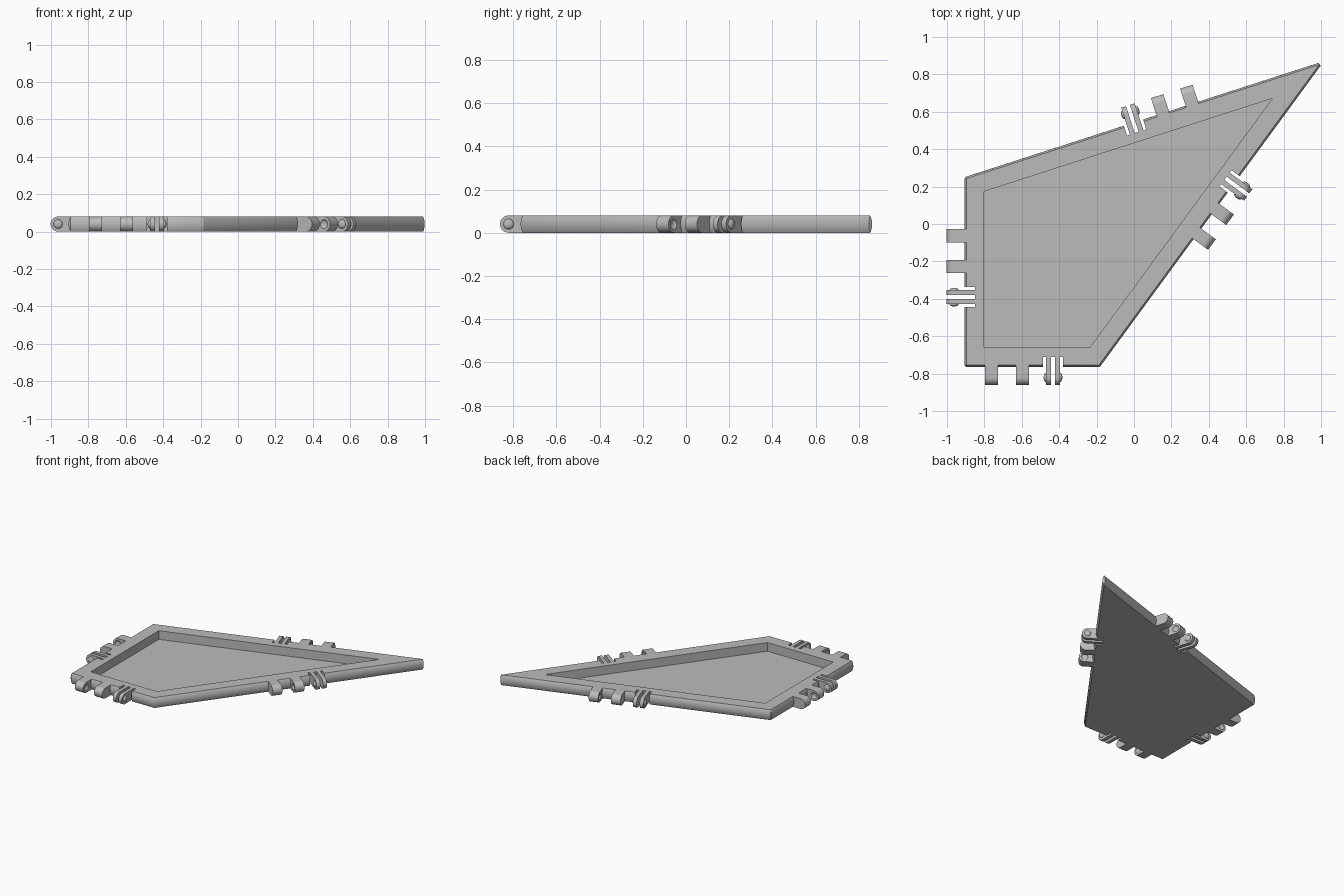
import bpy, bmesh, math
from mathutils import Vector, Matrix

if "Cube" in bpy.data.objects:
    bpy.data.objects.remove(bpy.data.objects["Cube"], do_unlink=True)

H = 0.08            # plate thickness
R = H / 2           # hinge knuckle radius
FLOOR = 0.013       # recess floor height
RIM = 0.095         # rim width
BULGE = 0.01        # swell of the outer edges
PIN_Y = 0.066       # hinge axis distance from the edge
PITCH = 0.164       # hinge spacing
TAB_W, LEAF_W, GAP, SLIT = 0.07, 0.027, 0.022, 0.016

grey = bpy.data.materials.new("light grey plastic")
grey.use_nodes = True
COLOUR = (0.5, 0.5, 0.5, 1)
grey.diffuse_color = COLOUR
grey.node_tree.nodes["Principled BSDF"].inputs["Base Color"].default_value = COLOUR

# Outline corners, counterclockwise, each edge with the position of its middle tab
corners = [Vector(p) for p in
           [(-0.896, -0.755), (-0.188, -0.755), (0.99, 0.852), (-0.896, 0.243)]]
edge_names = ["front", "left", "back", "right"]
tab_at = [0.299, 1.042, 0.876, 0.47]
N = len(corners)
along = [(corners[(i + 1) % N] - corners[i]).normalized() for i in range(N)]
outward = [Vector((a.y, -a.x)) for a in along]


def make(name, bm):
    bmesh.ops.recalc_face_normals(bm, faces=bm.faces)
    mesh = bpy.data.meshes.new(name)
    bm.to_mesh(mesh)
    bm.free()
    mesh.materials.append(grey)
    ob = bpy.data.objects.new(name, mesh)
    bpy.context.collection.objects.link(ob)
    return ob


def only(ob):
    bpy.ops.object.select_all(action='DESELECT')
    ob.select_set(True)
    bpy.context.view_layer.objects.active = ob


def smooth(ob):
    only(ob)
    bpy.ops.object.shade_smooth_by_angle(angle=math.radians(30))


def cut(ob, cutter):
    mod = ob.modifiers.new("cut", 'BOOLEAN')
    mod.operation, mod.solver, mod.object = 'DIFFERENCE', 'EXACT', cutter
    only(ob)
    bpy.ops.object.modifier_apply(modifier=mod.name)
    bpy.data.objects.remove(cutter, do_unlink=True)


def edge_frame(i, t):
    """Local y points out of edge i, local x runs back along it."""
    a, o, p = along[i], outward[i], corners[i] + along[i] * t
    return Matrix(((-a.x, o.x, 0, p.x), (-a.y, o.y, 0, p.y),
                   (0, 0, 1, 0), (0, 0, 0, 1)))


def add_box(bm, frame, x, width, y0, y1):
    m = (frame @ Matrix.Translation((x, (y0 + y1) / 2, R))
         @ Matrix.Diagonal((width, y1 - y0, H * 2, 1)))
    bmesh.ops.create_cube(bm, size=1, matrix=m)


def add_knuckle(bm, frame, x, width):
    """Round-ended tab extruded along the edge."""
    pts = [(0, 0)]
    for k in range(17):
        ang = math.pi * (k / 16 - 0.5)
        pts.append((PIN_Y + R * math.cos(ang), R + R * math.sin(ang)))
    pts.append((0, H))
    face = bm.faces.new([bm.verts.new(frame @ Vector((x - width / 2, y, z)))
                         for y, z in pts])
    ext = bmesh.ops.extrude_face_region(bm, geom=[face])
    step = frame.to_3x3() @ Vector((width, 0, 0))
    bmesh.ops.translate(bm, vec=step,
                        verts=[v for v in ext["geom"] if isinstance(v, bmesh.types.BMVert)])


def add_dome(bm, frame, x):
    """Flattened ball on the hinge axis, for pins and sockets."""
    m = frame @ Matrix.Translation((x, PIN_Y, R)) @ Matrix.Diagonal((0.5, 1, 1, 1))
    turn = Matrix.Rotation(math.pi / 2, 4, 'Y')
    bmesh.ops.create_uvsphere(bm, u_segments=24, v_segments=12, radius=0.024, matrix=m @ turn)


# Plate: swelling sides, flat rim and sunken floor
def outer_ring(offset):
    return [corners[i] + outward[j] * offset for i in range(N) for j in (i - 1, i)]


def inner_ring(inset):
    ring = []
    for i in range(N):
        n1, n2 = outward[i - 1], outward[i]
        p = corners[i] - (n1 + n2) * inset / (1 + n1.dot(n2))
        ring += [p, p]
    return ring


bm = bmesh.new()
layers = []
for k in range(13):
    s = k / 12
    layers.append((outer_ring(BULGE * (1 - (2 * s - 1) ** 2)), H * s))
layers += [(inner_ring(RIM), H), (inner_ring(RIM), FLOOR)]
rings = [[bm.verts.new((p.x, p.y, z)) for p in ring] for ring, z in layers]
for lo, hi in zip(rings, rings[1:]):
    for j in range(2 * N):
        k = (j + 1) % (2 * N)
        bm.faces.new((lo[j], lo[k], hi[k], hi[j]))
bm.faces.new(rings[0])
bm.faces.new(rings[-1])
bmesh.ops.remove_doubles(bm, verts=bm.verts, dist=1e-5)
plate = make("plate", bm)

# Slits that free the springy hinge leaves
leaf_x = (GAP + LEAF_W) / 2
slit_x = GAP / 2 + LEAF_W + SLIT / 2
bm = bmesh.new()
for i in range(N):
    frame = edge_frame(i, tab_at[i] + PITCH)
    for x, w in ((-slit_x, SLIT), (0, GAP), (slit_x, SLIT)):
        add_box(bm, frame, x, w, -0.045, 0.05)
cut(plate, make("slit_cutter", bm))
smooth(plate)

# Hinges on every edge
for i, side in enumerate(edge_names):
    # Two solid tabs with sockets facing each other
    for label, shift, facing in (("outer", -PITCH, -1), ("middle", 0, 1)):
        frame = edge_frame(i, tab_at[i] + shift)
        bm = bmesh.new()
        add_knuckle(bm, frame, 0, TAB_W)
        tab = make(f"{side}_{label}_hinge_tab", bm)
        bm = bmesh.new()
        add_dome(bm, frame, facing * TAB_W / 2)
        cut(tab, make("socket_cutter", bm))
        smooth(tab)
    # Pair of thin leaves with outward pins
    frame = edge_frame(i, tab_at[i] + PITCH)
    for label, sgn in (("first", 1), ("second", -1)):
        bm = bmesh.new()
        add_knuckle(bm, frame, sgn * leaf_x, LEAF_W)
        smooth(make(f"{side}_{label}_hinge_leaf", bm))
        bm = bmesh.new()
        add_dome(bm, frame, sgn * (GAP / 2 + LEAF_W))
        smooth(make(f"{side}_{label}_hinge_pin", bm))
